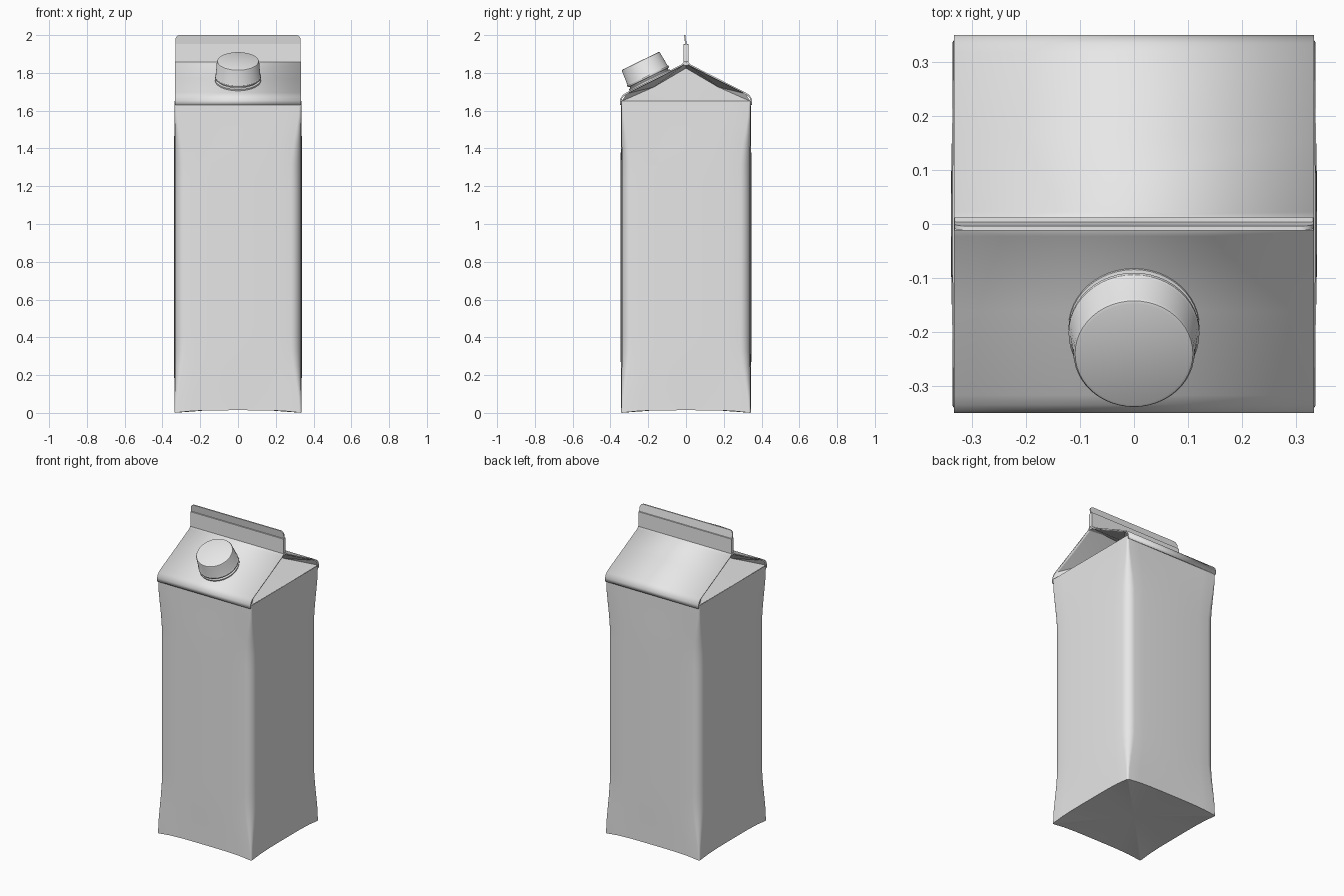
import bpy, bmesh, math
from mathutils import Matrix, Vector

cube = bpy.data.objects.get("Cube")
if cube:
    bpy.data.objects.remove(cube, do_unlink=True)

card = bpy.data.materials.new("light grey card")
card.use_nodes = True
card.diffuse_color = (0.8, 0.8, 0.8, 1)
card.node_tree.nodes["Principled BSDF"].inputs["Base Color"].default_value = (0.8, 0.8, 0.8, 1)


def finish(name, bm, angle=40, up_face=False):
    """Turn a bmesh into a smooth shaded object."""
    bmesh.ops.recalc_face_normals(bm, faces=bm.faces[:])
    bm.faces.ensure_lookup_table()
    if up_face and bm.faces[0].normal.z < 0:
        bmesh.ops.reverse_faces(bm, faces=bm.faces[:])
    mesh = bpy.data.meshes.new(name)
    bm.to_mesh(mesh)
    bm.free()
    mesh.materials.append(card)
    obj = bpy.data.objects.new(name, mesh)
    bpy.context.collection.objects.link(obj)
    bpy.ops.object.select_all(action='DESELECT')
    obj.select_set(True)
    bpy.context.view_layer.objects.active = obj
    bpy.ops.object.shade_smooth_by_angle(angle=math.radians(angle))
    return obj


def skin(bm, rings, closed=True):
    """Join neighbouring rows of vertices with quads."""
    for a, b in zip(rings, rings[1:]):
        n = len(a)
        for i in range(n if closed else n - 1):
            j = (i + 1) % n
            bm.faces.new((a[i], a[j], b[j], b[i]))


def rounded_ring(hx, hy, r, bulge, arc=6, side=8):
    """Rounded rectangle whose sides swell by bulge."""
    arcs = []
    for k, (sx, sy) in enumerate([(1, 1), (-1, 1), (-1, -1), (1, -1)]):
        centre = Vector((sx * (hx - r), sy * (hy - r)))
        arcs.append([centre + r * Vector((math.cos(t), math.sin(t)))
                     for t in [(k + i / arc) * math.pi / 2 for i in range(arc + 1)]])
    points = []
    for k, corner in enumerate(arcs):
        points += corner
        start, end = corner[-1], arcs[(k + 1) % 4][0]
        points += [start.lerp(end, i / side) for i in range(1, side)]
    return [(p.x * (1 + bulge / hx * (1 - (p.y / hy) ** 2)),
             p.y * (1 + bulge / hy * (1 - (p.x / hx) ** 2))) for p in points]


# Carton body: crisp corners at both ends, softened and swollen in the middle
HX, HY, TOP = 0.336, 0.343, 1.65
bm = bmesh.new()
rings = []
STEPS = 20
for s in range(STEPS + 1):
    t = s / STEPS
    soft = min(1, 4.5 * min(t, 1 - t))
    soft = soft * soft * (3 - 2 * soft)
    hx, hy = HX - 0.006 * soft, HY - 0.006 * soft
    ring = []
    for x, y in rounded_ring(hx, hy, 0.01 + 0.04 * soft, 0.009 * soft):
        arch = 0.014 * (1 - min(abs(x) / hx, abs(y) / hy) ** 4) if s == 0 else 0
        ring.append(bm.verts.new((x, y, TOP * t + arch)))
    rings.append(ring)
skin(bm, rings)
hub = bm.verts.new((0, 0, 0.026))
base = rings[0]
for i in range(len(base)):
    bm.faces.new((base[i], hub, base[(i + 1) % len(base)]))
finish("carton_body", bm)

# Gable roof: one bent sheet running over the ridge
half = [(0.346, 1.63), (0.346, 1.652), (0.341, 1.668), (0.332, 1.68),
        (0.315, 1.692), (0.16, 1.77), (0.02, 1.842), (0.008, 1.856)]
profile = [(-y, z) for y, z in half] + [(y, z) for y, z in reversed(half)]
bm = bmesh.new()
skin(bm, [[bm.verts.new((x, y, z)) for y, z in profile] for x in (-0.333, 0.333)], closed=False)
roof = finish("gable_roof", bm, up_face=False)
sheet = roof.modifiers.new("Thickness", 'SOLIDIFY')
sheet.thickness = 0.008
sheet.offset = 0

# Tucked side folds below both ends of the roof
for name, s in (("left_side_fold", 1), ("right_side_fold", -1)):
    bm = bmesh.new()

    def v(x, y, z):
        return bm.verts.new((s * x, y, z))
    base_mid = v(HX, 0, TOP)
    apex = v(0.06, 0, 1.825)
    ridge = v(0.332, 0, 1.85)
    for d in (-1, 1):
        corner = v(HX - 0.002, d * 0.34, TOP)
        crease = v(0.21, d * 0.17, 1.725)
        rim = v(0.332, d * 0.315, 1.69)
        for tri in ((base_mid, crease, corner), (base_mid, apex, crease),
                    (corner, crease, rim), (rim, crease, ridge), (crease, apex, ridge)):
            bm.faces.new(tri)
    finish(name, bm, 30, up_face=True)


# Ridge fin: thick folded seam with a thinner lip above it
def plate(name, z0, z1, y0, y1, lean, radius):
    w = 0.332
    outline = [(-w, z0), (w, z0)]
    for cx, a0 in ((w - radius, 0), (radius - w, 90)):
        outline += [(cx + radius * math.cos(math.radians(a0 + a)),
                     z1 - radius + radius * math.sin(math.radians(a0 + a)))
                    for a in range(0, 91, 15)]
    bm = bmesh.new()
    rows = [[bm.verts.new((x, y + lean * (z - z0) / (z1 - z0), z)) for x, z in outline]
            for y in (y0, y1)]
    skin(bm, rows)
    for row in rows:
        bm.faces.new(row)
    finish(name, bm)


plate("ridge_seam", 1.84, 1.952, -0.012, 0.012, 0, 0.004)
plate("ridge_lip", 1.94, 2.0, -0.002, 0.006, -0.01, 0.025)

# Spout ring and screw cap, turned around an axis square to the roof
tilt = Matrix.Translation((0, -0.188, 1.755)) @ Matrix.Rotation(math.radians(26), 4, 'X')


def lathe(name, outline, count=48):
    bm = bmesh.new()
    rows = [[bm.verts.new(tilt @ Vector((r * math.cos(a), r * math.sin(a), h)))
             for a in [2 * math.pi * i / count for i in range(count)]] for r, h in outline]
    skin(bm, rows)
    bm.faces.new(rows[0])
    bm.faces.new(rows[-1])
    finish(name, bm, 35)


lathe("spout_ring", [(0.121, -0.004), (0.121, 0.012), (0.112, 0.016), (0.112, 0.03)])
lathe("screw_cap", [(0.115, 0.022), (0.121, 0.025), (0.121, 0.034), (0.118, 0.038),
                    (0.112, 0.114), (0.109, 0.119), (0.104, 0.121)])
